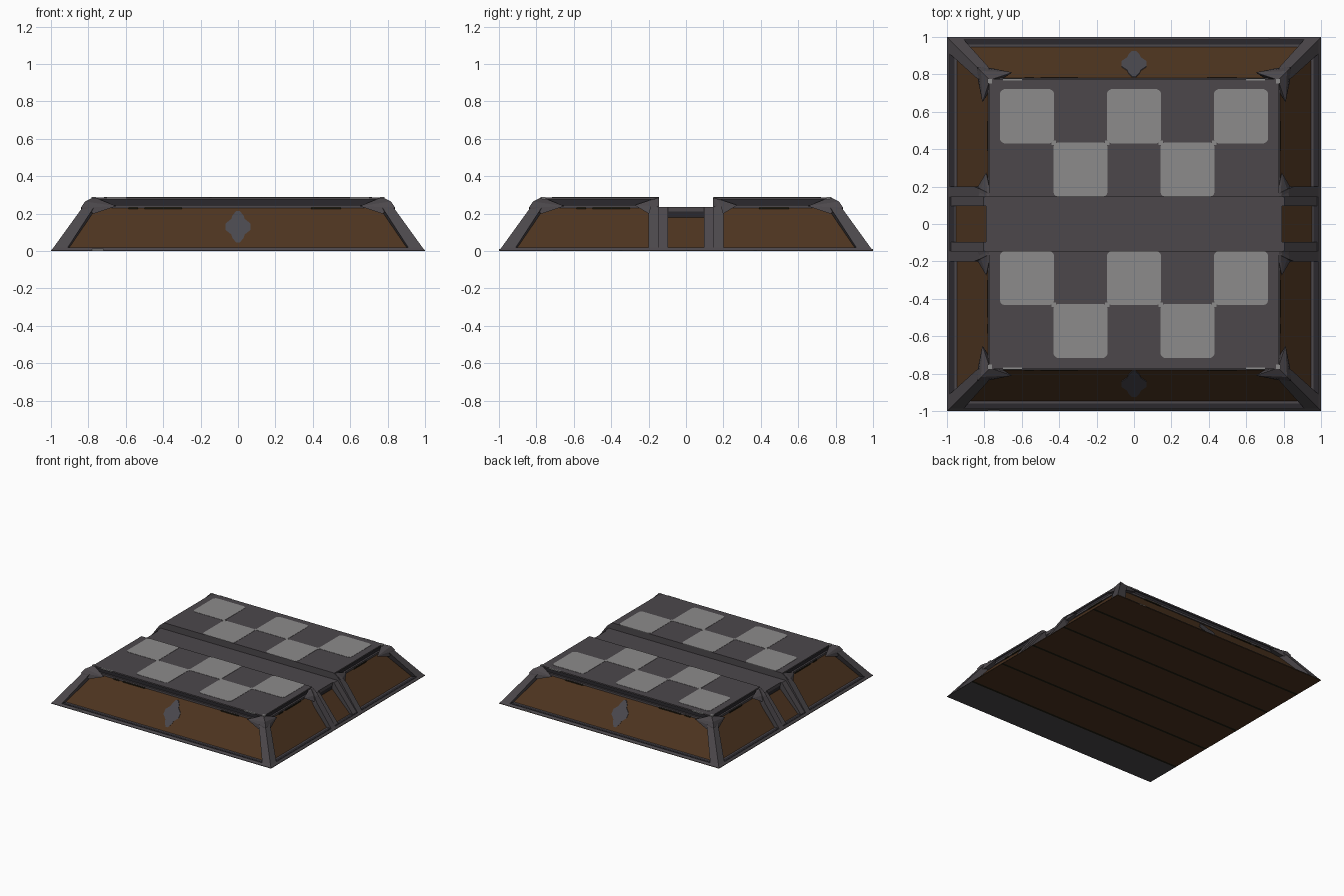
import bpy, bmesh, math

cube = bpy.data.objects.get("Cube")
if cube:
    bpy.data.objects.remove(cube, do_unlink=True)


def material(name, r, g, b):
    m = bpy.data.materials.new(name)
    m.use_nodes = True
    m.diffuse_color = (r, g, b, 1)
    m.node_tree.nodes["Principled BSDF"].inputs["Base Color"].default_value = (r, g, b, 1)
    return m


GREY = material("frame grey", 0.072, 0.064, 0.071)
LIGHT = material("light tile grey", 0.265, 0.26, 0.26)
BROWN = material("panel brown", 0.074, 0.034, 0.014)
DARK = material("recess dark grey", 0.024, 0.022, 0.027)
SEAM = material("dark seam", 0.012, 0.010, 0.005)
EMBLEM = material("emblem grey", 0.068, 0.065, 0.076)

TOP, FLOOR, BASE, GAP = 0.287, 0.235, 0.004, 0.145
SIGNS = (-1, 1)


def finish(name, bm, mat):
    bmesh.ops.recalc_face_normals(bm, faces=bm.faces)
    mesh = bpy.data.meshes.new(name)
    bm.to_mesh(mesh)
    bm.free()
    mesh.materials.append(mat)
    ob = bpy.data.objects.new(name, mesh)
    bpy.context.collection.objects.link(ob)
    return ob


def hull(name, pts, mat):
    """Solid convex part around a few corner points."""
    bm = bmesh.new()
    for p in pts:
        bm.verts.new(p)
    bmesh.ops.convex_hull(bm, input=bm.verts)
    loose = [v for v in bm.verts if not v.link_faces]
    bmesh.ops.delete(bm, geom=loose, context='VERTS')
    bmesh.ops.dissolve_limit(bm, angle_limit=0.01, verts=bm.verts, edges=bm.edges)
    return finish(name, bm, mat)


def box(name, xs, ys, zs, mat):
    return hull(name, [(x, y, z) for x in xs for y in ys for z in zs], mat)


def slope(z):
    """Half width of the outer frame at a height."""
    return 1 - 0.723 * z


def panel(z):
    """Half width of the recessed panels at a height."""
    return 0.96 - 0.82 * z


# Underside boards with thin seams, and a grey board along the front
box("underside_front_board", (-1, 1), (-1, -0.71), (0, BASE), GREY)
seams = [-0.7, -0.35, 0.01, 0.37, 0.72]
for y0, y1 in zip(seams, seams[1:] + [1.01]):
    box("underside_seam", (-1, 1), (y0 - 0.01, y0 + 0.01), (0, BASE), SEAM)
    box("underside_board", (-1, 1), (y0 + 0.01, y1 - 0.01), (0, BASE), BROWN)

# Sloped panel bodies, with a deeper panel at each channel end
for s in SIGNS:
    hull("panel_body", [(sx * panel(z), y, z) for z in (BASE, FLOOR - 0.003)
                        for sx in SIGNS for y in (s * GAP, s * panel(z))], BROWN)
hull("channel_panel", [(sx * x, y, z) for x, z in ((0.965, BASE), (0.79, 0.18))
                       for sx in SIGNS for y in (-GAP, GAP)], BROWN)

# Channel floor across the middle
box("channel_floor", (-0.785, 0.785), (-GAP - 0.01, GAP + 0.01), (0.21, FLOOR), GREY)

# Raised decks: rail, dark reveal, top slab and channel wall
for s in SIGNS:
    box("deck_rail", (-0.78, 0.78), (s * GAP, s * 0.78), (0.231, 0.247), GREY)
    box("deck_reveal", (-0.766, 0.766), (s * 0.15, s * 0.766), (0.247, 0.276), DARK)
    box("deck_slab", (-0.775, 0.775), (s * GAP, s * 0.775), (0.276, TOP), GREY)
    box("channel_wall", (-0.764, 0.764), (s * GAP, s * 0.152), (FLOOR, 0.278), GREY)

# Bottom rails along the four sides, with a dark lining on the ledge
rail = [(1, BASE), (slope(0.018), 0.018), (0.945, 0.018), (0.93, BASE)]
lining = [(slope(0.019) - 0.003, 0.016), (0.984, 0.02), (0.96, 0.02), (0.96, 0.016)]
for s in SIGNS:
    for name, section, length, mat in (("bottom_rail", rail, 1, GREY),
                                       ("rail_lining", lining, 0.96, DARK)):
        hull(name, [(sx * d * length, s * d, z) for d, z in section for sx in SIGNS], mat)
        hull(name, [(s * d, sy * d * length, z) for d, z in section for sy in SIGNS], mat)
    # Worn chips on the bottom edge
    box("worn_edge_chip", (s * 0.72, s * 0.78), (s * 0.985, s), (BASE, 0.01), LIGHT)
    # Dark scuffs below the deck rail
    for at, half in ((-0.56, 0.025), (-0.4, 0.1), (0.47, 0.08)):
        span = (at - half, at + half)
        box("rail_scuff", span, (s * 0.76, s * 0.7825), (0.226, 0.236), SEAM)
        box("rail_scuff", (s * 0.76, s * 0.7825), span, (0.226, 0.236), SEAM)

# Corner beams and their pointed braces
for sx in SIGNS:
    for sy in SIGNS:
        lo, hi = slope(BASE), slope(FLOOR)
        beam = [(lo, lo, BASE), (0.92, lo, BASE), (lo, 0.92, BASE), (0.9, 0.9, BASE),
                (hi, hi, FLOOR), (0.77, hi, FLOOR), (hi, 0.77, FLOOR), (0.75, 0.75, FLOOR)]
        hull("corner_beam", [(sx * x, sy * y, z) for x, y, z in beam], GREY)
        arm = [(0.84, 0.84, 0.232), (0.818, 0.818, 0.265), (0.77, 0.77, 0.288),
               (0.65, 0.81, 0.24), (0.77, 0.835, 0.20), (0.75, 0.75, 0.22)]
        hull("corner_brace", [(sx * x, sy * y, z) for x, y, z in arm], GREY)
        hull("corner_brace", [(sx * y, sy * x, z) for x, y, z in arm], GREY)
        # Worn light chips on the deck corners
        box("worn_chip", (sx * 0.76, sx * 0.783), (sy * 0.752, sy * 0.776), (0.272, TOP + 0.002), LIGHT)
        box("worn_chip", (sx * 0.60, sx * 0.70), (sy * 0.768, sy * 0.777), (0.28, TOP + 0.001), LIGHT)

# Side posts beside the channel, with jambs and pointed braces
for sx in SIGNS:
    for sy in SIGNS:
        post = [(slope(BASE), BASE, 0.2), (slope(0.2), 0.2, 0.2), (0.83, FLOOR, 0.19),
                (0.79, 0.275, 0.17), (0.76, TOP, 0.16), (0.75, BASE, 0.2)]
        hull("side_post", [(sx * x, sy * y, z) for x, z, w in post for y in (GAP, w)], GREY)
        brace = [(0.83, 0.15, 0.24), (0.785, 0.15, 0.28), (0.765, 0.15, TOP), (0.835, 0.2, 0.2),
                 (0.79, 0.275, 0.245), (0.75, 0.15, 0.22)]
        hull("post_brace", [(sx * x, sy * y, z) for x, y, z in brace], GREY)
        jamb = [(0.99, BASE), (0.805, FLOOR), (0.76, FLOOR), (0.76, BASE)]
        hull("channel_jamb", [(sx * x, sy * y, z) for x, z in jamb for y in (0.095, GAP)], GREY)
    # Recess and lintel above the small middle panel
    box("channel_recess", (sx * 0.76, sx * 0.788), (-0.097, 0.097), (0.178, 0.21), DARK)
    box("channel_lintel", (sx * 0.76, sx * 0.792), (-0.097, 0.097), (0.21, FLOOR), GREY)

# Checkered light tiles with rounded corners, joined where their corners meet
CELL, R, SKIN = 0.286, 0.03, (TOP - 0.002, TOP + 0.002)
for cy, odd in ((0.576, 0), (0.291, 1), (-0.289, 0), (-0.572, 1)):
    for col in range(odd, 5, 2):
        cx, half = (col - 2) * CELL, 0.1455 - R
        pts = []
        for i in range(16):
            a = math.tau * (i + 0.5) / 16
            x = cx + math.copysign(half, math.cos(a)) + R * math.cos(a)
            y = cy + math.copysign(half, math.sin(a)) + R * math.sin(a)
            pts += [(x, y, z) for z in SKIN]
        hull("checker_tile", pts, LIGHT)
for joint_y in (0.4335, -0.4305):
    for col in range(4):
        x = (col - 1.5) * CELL
        box("tile_joint", (x - 0.012, x + 0.012), (joint_y - 0.012, joint_y + 0.012), SKIN, LIGHT)

# Four-pointed emblems on the front and back panels
quarter = [(0.01, 0.084), (0.03, 0.06), (0.036, 0.042), (0.068, 0.016)]
outline = quarter + [(x, -z) for x, z in reversed(quarter)]
outline += [(-x, -z) for x, z in quarter] + [(-x, z) for x, z in reversed(quarter)]
for s in SIGNS:
    bm = bmesh.new()
    face = bm.faces.new([bm.verts.new((x, s * (panel(0.13 + z) + 0.004), 0.13 + z))
                         for x, z in outline])
    grown = bmesh.ops.extrude_face_region(bm, geom=[face])["geom"]
    inner = [v for v in grown if isinstance(v, bmesh.types.BMVert)]
    bmesh.ops.translate(bm, verts=inner, vec=(0, -s * 0.008, 0))
    finish("panel_emblem", bm, EMBLEM)
